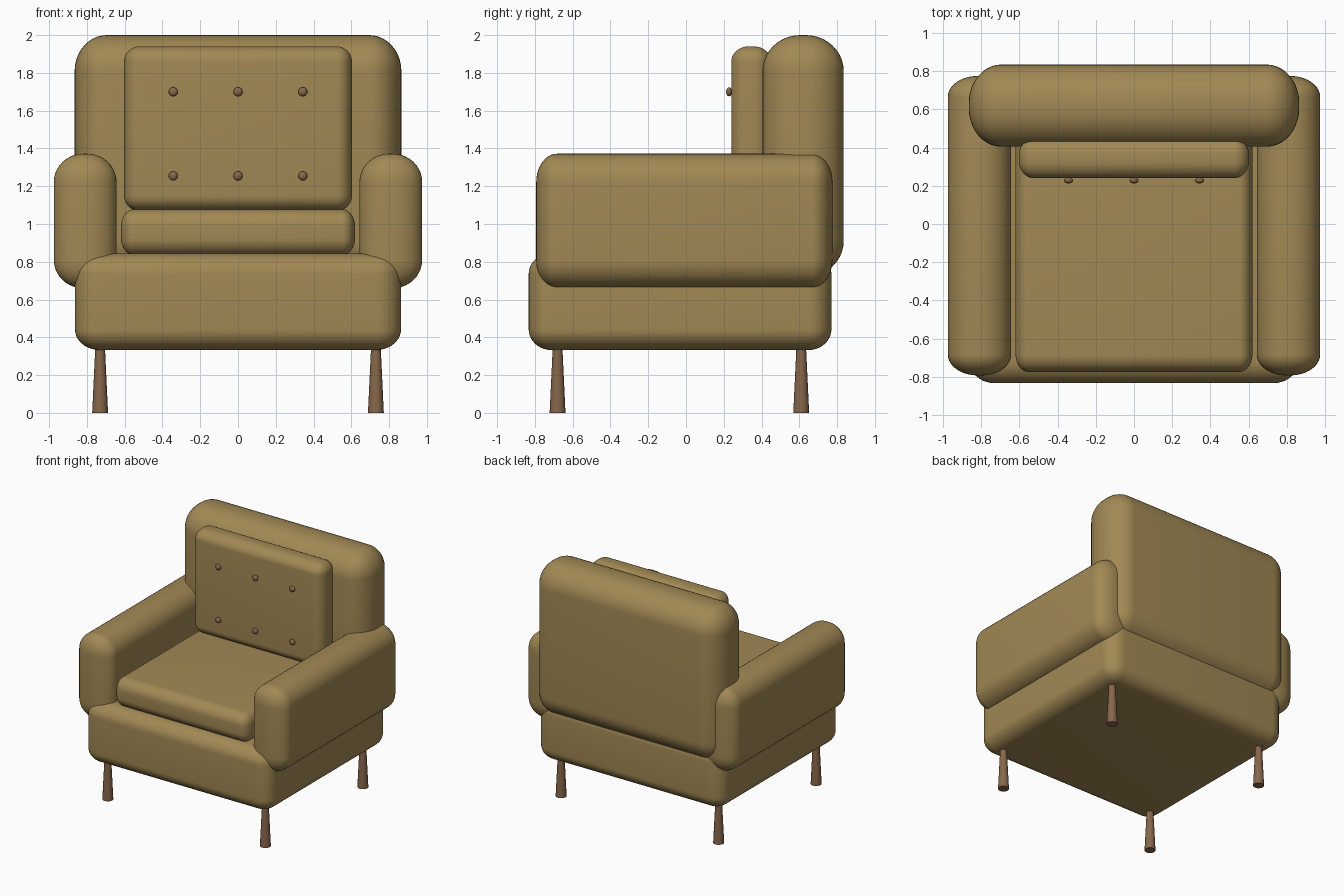
import bpy, bmesh, math
from mathutils import Matrix, Vector

if "Cube" in bpy.data.objects:
    bpy.data.objects.remove(bpy.data.objects["Cube"])


def material(name, rgb):
    m = bpy.data.materials.new(name)
    m.diffuse_color = (*rgb, 1)
    m.use_nodes = True
    m.node_tree.nodes["Principled BSDF"].inputs["Base Color"].default_value = m.diffuse_color
    return m


FABRIC = material("tan fabric", (0.36, 0.25, 0.09))
WOOD = material("brown wood", (0.24, 0.135, 0.07))


def finish(name, bm, mat, smooth_angle=None):
    mesh = bpy.data.meshes.new(name)
    bm.normal_update()
    for f in bm.faces:
        f.smooth = True
    if smooth_angle:
        for e in bm.edges:
            e.smooth = e.calc_face_angle(0) < smooth_angle
    bm.to_mesh(mesh)
    bm.free()
    mesh.materials.append(mat)
    ob = bpy.data.objects.new(name, mesh)
    bpy.context.collection.objects.link(ob)
    return ob


def pad(name, lo, hi, radii):
    """Upholstered box from lo to hi with its own rounding along each axis."""
    lo, hi, r = Vector(lo), Vector(hi), Vector(radii)
    size = Vector([(hi[i] - lo[i]) / r[i] for i in range(3)])
    bm = bmesh.new()
    bmesh.ops.create_cube(bm, size=1)
    bmesh.ops.scale(bm, vec=size, verts=bm.verts)
    bmesh.ops.bevel(bm, geom=bm.edges[:], offset=1, offset_type='OFFSET',
                    segments=10, profile=0.5, affect='EDGES', clamp_overlap=False)
    bmesh.ops.scale(bm, vec=r, verts=bm.verts)
    bmesh.ops.translate(bm, vec=(lo + hi) / 2, verts=bm.verts)
    return finish(name, bm, FABRIC)


# Upholstery
pad("seat_base", (-0.863, -0.833, 0.333), (0.863, 0.77, 0.845), (0.13, 0.12, 0.11))
pad("backrest", (-0.865, 0.405, 0.72), (0.865, 0.835, 2.0), (0.17, 0.20, 0.19))
pad("seat_cushion", (-0.62, -0.775, 0.835), (0.62, 0.5, 1.078), (0.07, 0.09, 0.09))
pad("back_cushion", (-0.603, 0.24, 1.07), (0.603, 0.45, 1.94), (0.08, 0.09, 0.08))
for side, s in (("left", -1), ("right", 1)):
    a, b = sorted((s * 0.643, s * 0.975))
    pad(side + "_arm", (a, -0.793, 0.66), (b, 0.775, 1.372), (0.155, 0.11, 0.15))

# Tapered legs, wider at the floor
for end, y in (("front", -0.68), ("back", 0.61)):
    for side, x in (("left", -0.73), ("right", 0.73)):
        bm = bmesh.new()
        bmesh.ops.create_cone(bm, cap_ends=True, segments=24, radius1=0.042,
                              radius2=0.025, depth=0.36,
                              matrix=Matrix.Translation((x, y, 0.18)))
        finish(f"{end}_{side}_leg", bm, WOOD, math.radians(40))

# Tufting buttons on the back cushion
for row, z in (("lower", 1.255), ("upper", 1.70)):
    for col, x in (("left", -0.343), ("middle", 0), ("right", 0.343)):
        bm = bmesh.new()
        bmesh.ops.create_uvsphere(bm, u_segments=20, v_segments=12, radius=0.024)
        bmesh.ops.scale(bm, vec=(1, 0.65, 1), verts=bm.verts)
        bmesh.ops.translate(bm, vec=(x, 0.228, z), verts=bm.verts)
        finish(f"{row}_{col}_button", bm, WOOD)
